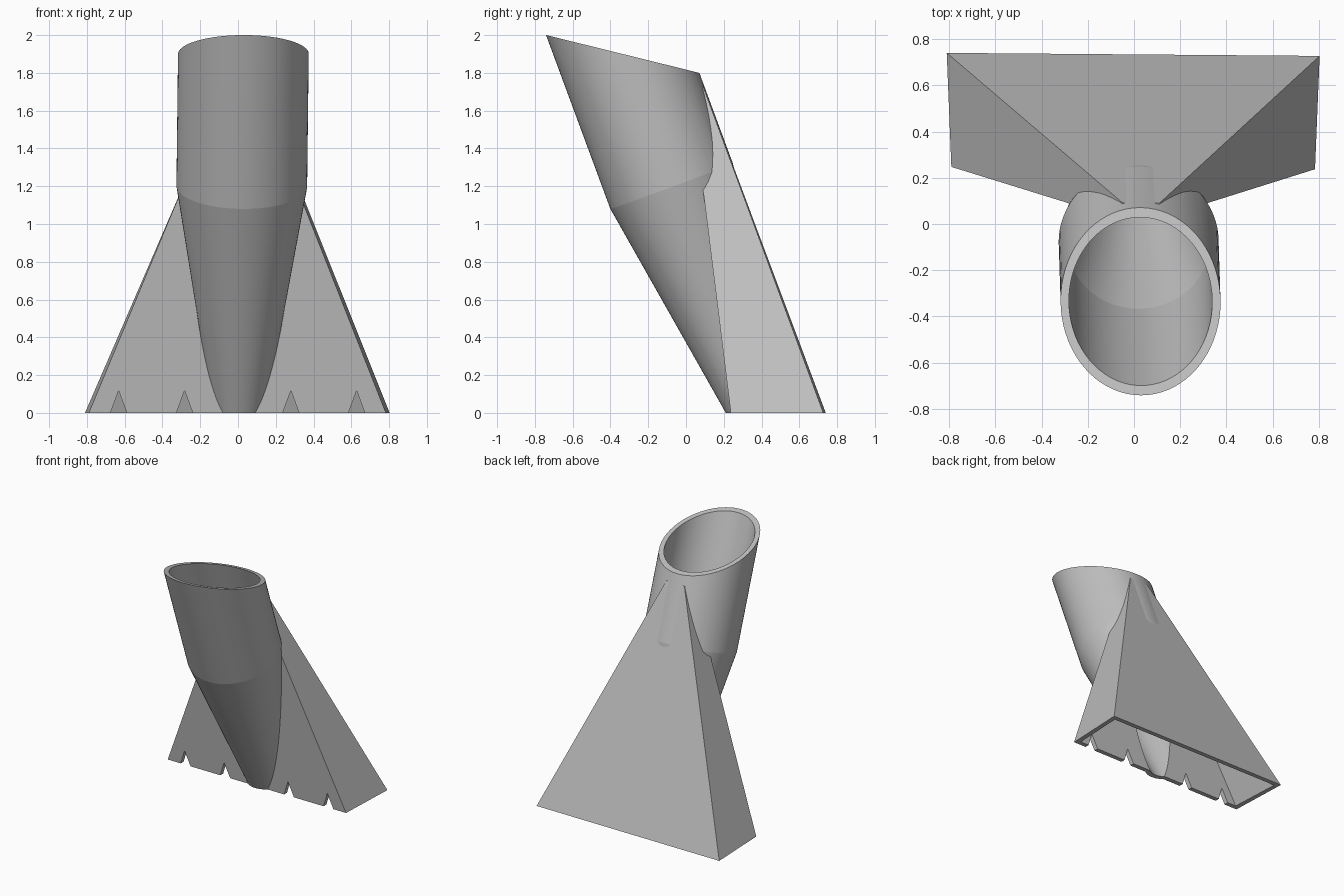
import bpy, bmesh, math
from mathutils import Vector
from mathutils.geometry import intersect_line_plane

if "Cube" in bpy.data.objects:
    bpy.data.objects.remove(bpy.data.objects["Cube"], do_unlink=True)

WALL = 0.036
SEGMENTS = 72

grey = bpy.data.materials.new("plain_grey")
grey.use_nodes = True
GREY = (0.52, 0.52, 0.52, 1)
grey.diffuse_color = GREY
grey.node_tree.nodes["Principled BSDF"].inputs["Base Color"].default_value = GREY


def loft(name, rings):
    """Closed solid through matching rings of points."""
    bm = bmesh.new()
    rows = [[bm.verts.new(p) for p in ring] for ring in rings]
    n = len(rows[0])
    for a, b in zip(rows, rows[1:]):
        for i in range(n):
            j = (i + 1) % n
            bm.faces.new((a[i], a[j], b[j], b[i]))
    bm.faces.new(rows[0])
    bm.faces.new(rows[-1])
    bmesh.ops.recalc_face_normals(bm, faces=bm.faces[:])
    mesh = bpy.data.meshes.new(name)
    bm.to_mesh(mesh)
    bm.free()
    mesh.materials.append(grey)
    ob = bpy.data.objects.new(name, mesh)
    bpy.context.collection.objects.link(ob)
    return ob


def combine(target, other, operation):
    """Bake a boolean with the first solver that yields a mesh, drop the tool."""
    mod = target.modifiers.new("combine", "BOOLEAN")
    mod.operation = operation
    mod.object = other
    for solver in ("MANIFOLD", "EXACT", "FLOAT"):
        mod.solver = solver
        bpy.context.view_layer.update()
        result = target.evaluated_get(bpy.context.evaluated_depsgraph_get())
        if len(result.data.polygons) > 0:
            baked = bpy.data.meshes.new_from_object(result)
            target.modifiers.remove(mod)
            target.data = baked
            break
    else:
        target.modifiers.remove(mod)
    bpy.data.objects.remove(other, do_unlink=True)


# Hood: a leaning tapered box, inset for its hollow
HOOD_BASE = [(-0.81, 0.74), (0.803, 0.727), (0.783, 0.237), (-0.79, 0.247)]
HOOD_TOP = [(-0.05, 0.092), (0.11, 0.09), (0.10, 0.022), (-0.07, 0.024)]
HOOD_HEIGHT = 1.73
INWARD = [(1, -1), (-1, -1), (-1, 1), (1, 1)]


def hood(name, inset, low, high):
    def ring(z):
        f = z / HOOD_HEIGHT
        return [(b[0] + (t[0] - b[0]) * f + s[0] * inset,
                 b[1] + (t[1] - b[1]) * f + s[1] * inset, z)
                for b, t, s in zip(HOOD_BASE, HOOD_TOP, INWARD)]
    return loft(name, [ring(low), ring(high)])


# Pipe: a leaning cylinder that narrows to a cone below the joint
JOINT = Vector((0.02, -0.076, 1.2))
AXIS = Vector((0.012, -0.37, 1)).normalized()
SIDE = AXIS.cross(Vector((0, 1, 0))).normalized()
FRONT = AXIS.cross(SIDE)
RADIUS, TAPER = 0.346, 0.162
MOUTH_NORMAL = Vector((0, 0.2, 0.81)).normalized()


def pipe(name, inset, foot_z, mouth_z):
    """Walls run from the joint to a level foot and a slanted mouth."""
    def ring(along):
        r = RADIUS - inset + min(along, 0) * TAPER
        return [JOINT + AXIS * along + r * (SIDE * math.cos(a) + FRONT * math.sin(a))
                for a in (math.tau * i / SEGMENTS for i in range(SEGMENTS))]

    def trim(ends, point, normal):
        return [intersect_line_plane(a, b, point, normal)
                for a, b in zip(ring(0), ends)]

    foot = trim(ring(-1), Vector((0, 0, foot_z)), Vector((0, 0, 1)))
    mouth = trim(ring(1), Vector((0, -0.74, mouth_z)), MOUTH_NORMAL)
    return loft(name, [foot, ring(0), mouth])


# Outer shell
nozzle = pipe("nozzle", 0, 0, 2)
combine(nozzle, hood("hood_outer", 0, 0, HOOD_HEIGHT), "UNION")

# One continuous air passage: hollow the pipe, then the hood
combine(nozzle, pipe("pipe_hollow", WALL, -0.1, 2.2), "DIFFERENCE")
combine(nozzle, hood("hood_hollow", WALL, -0.1, 1.6), "DIFFERENCE")

# Triangular notches along the front lip
for x in (-0.632, -0.283, 0.28, 0.628):
    profile = [(-0.08, -0.1), (0.08, -0.1), (0, 0.118)]
    combine(nozzle, loft("notch", [[(x + u, y, z) for u, z in profile]
                                   for y in (0.1, 0.4)]), "DIFFERENCE")

# Smooth the round walls, keep every crease
bpy.ops.object.select_all(action="DESELECT")
nozzle.select_set(True)
bpy.context.view_layer.objects.active = nozzle
bpy.ops.object.shade_smooth_by_angle(angle=math.radians(7))
